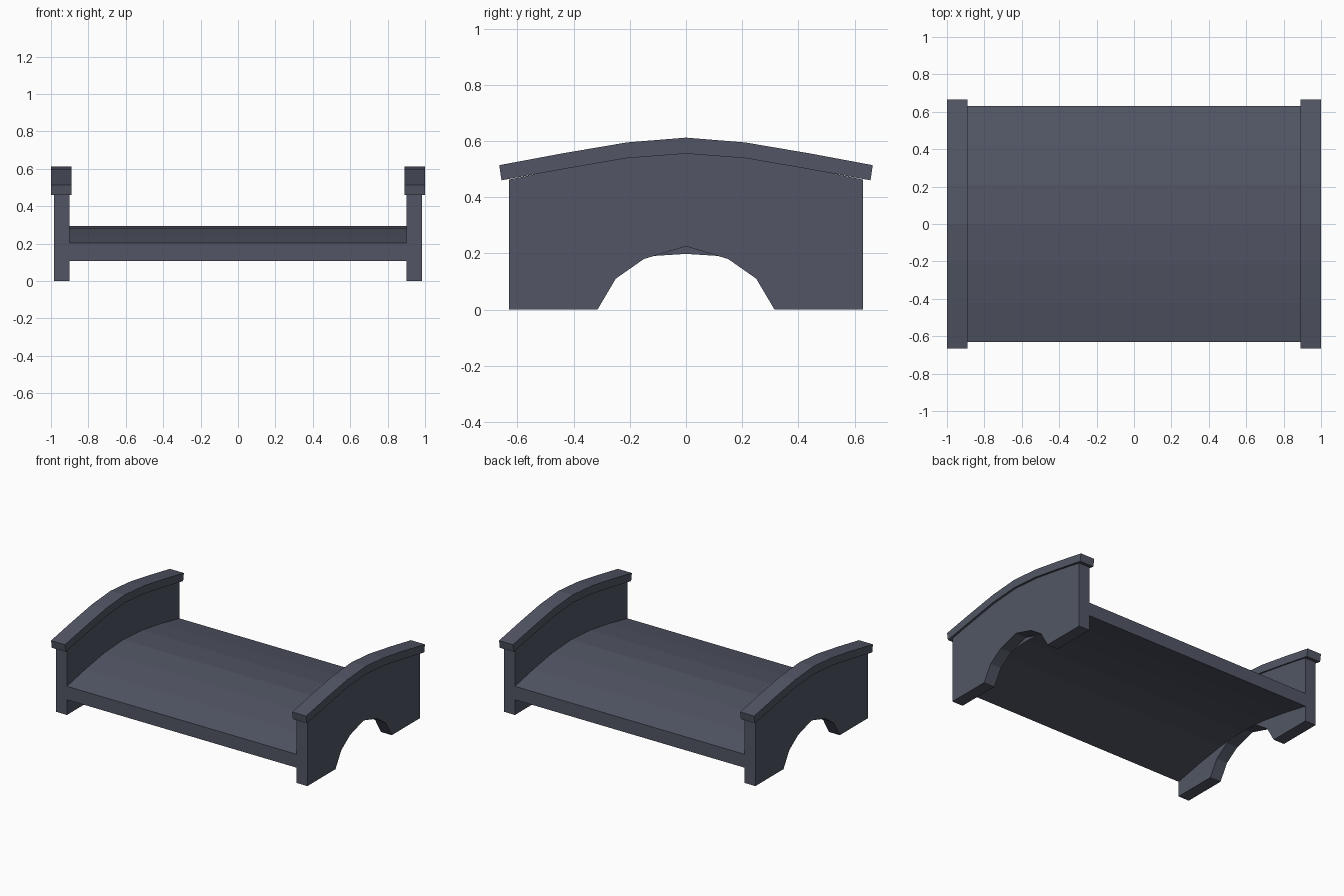
import bpy, bmesh

if "Cube" in bpy.data.objects:
    bpy.data.objects.remove(bpy.data.objects["Cube"])

stone = bpy.data.materials.new("slate_blue_grey")
stone.diffuse_color = (0.085, 0.094, 0.130, 1)
stone.use_nodes = True
stone.node_tree.nodes["Principled BSDF"].inputs["Base Color"].default_value = stone.diffuse_color


def extrude_profile(name, half, x0, x1):
    """Mirror a half outline (y, z) running from y=0 round to y=0, extrude along x."""
    mirrored = [(-y, z) for y, z in reversed(half) if y > 0]
    outline = half + mirrored
    bm = bmesh.new()
    a = [bm.verts.new((x0, y, z)) for y, z in outline]
    b = [bm.verts.new((x1, y, z)) for y, z in outline]
    bm.faces.new(a)
    bm.faces.new(b[::-1])
    n = len(outline)
    for i in range(n):
        j = (i + 1) % n
        bm.faces.new((a[i], b[i], b[j], a[j]))
    bmesh.ops.recalc_face_normals(bm, faces=bm.faces[:])
    mesh = bpy.data.meshes.new(name)
    bm.to_mesh(mesh)
    bm.free()
    mesh.materials.append(stone)
    obj = bpy.data.objects.new(name, mesh)
    bpy.context.collection.objects.link(obj)
    return obj


# Half outlines, each from the top centre outwards and back along the underside
wall = [(0, 0.557), (0.21, 0.54), (0.42, 0.505), (0.63, 0.463), (0.63, 0),
        (0.315, 0), (0.25, 0.11), (0.15, 0.18), (0, 0.225)]
cap = [(0, 0.612), (0.21, 0.595), (0.44, 0.556), (0.665, 0.514), (0.657, 0.46),
       (0.42, 0.503), (0.21, 0.539), (0, 0.555)]
deck = [(0, 0.293), (0.21, 0.28), (0.42, 0.246), (0.63, 0.203), (0.63, 0.108),
        (0.42, 0.151), (0.21, 0.185), (0, 0.198)]

# Arched deck between the parapets
extrude_profile("bridge_deck", deck, -0.90, 0.90)

# Parapet walls with an arched opening, topped by overhanging caps
for side, s in (("left", -1), ("right", 1)):
    extrude_profile(side + "_parapet_wall", wall, s * 0.90, s * 0.985)
    extrude_profile(side + "_parapet_cap", cap, s * 0.89, s * 1.0)
